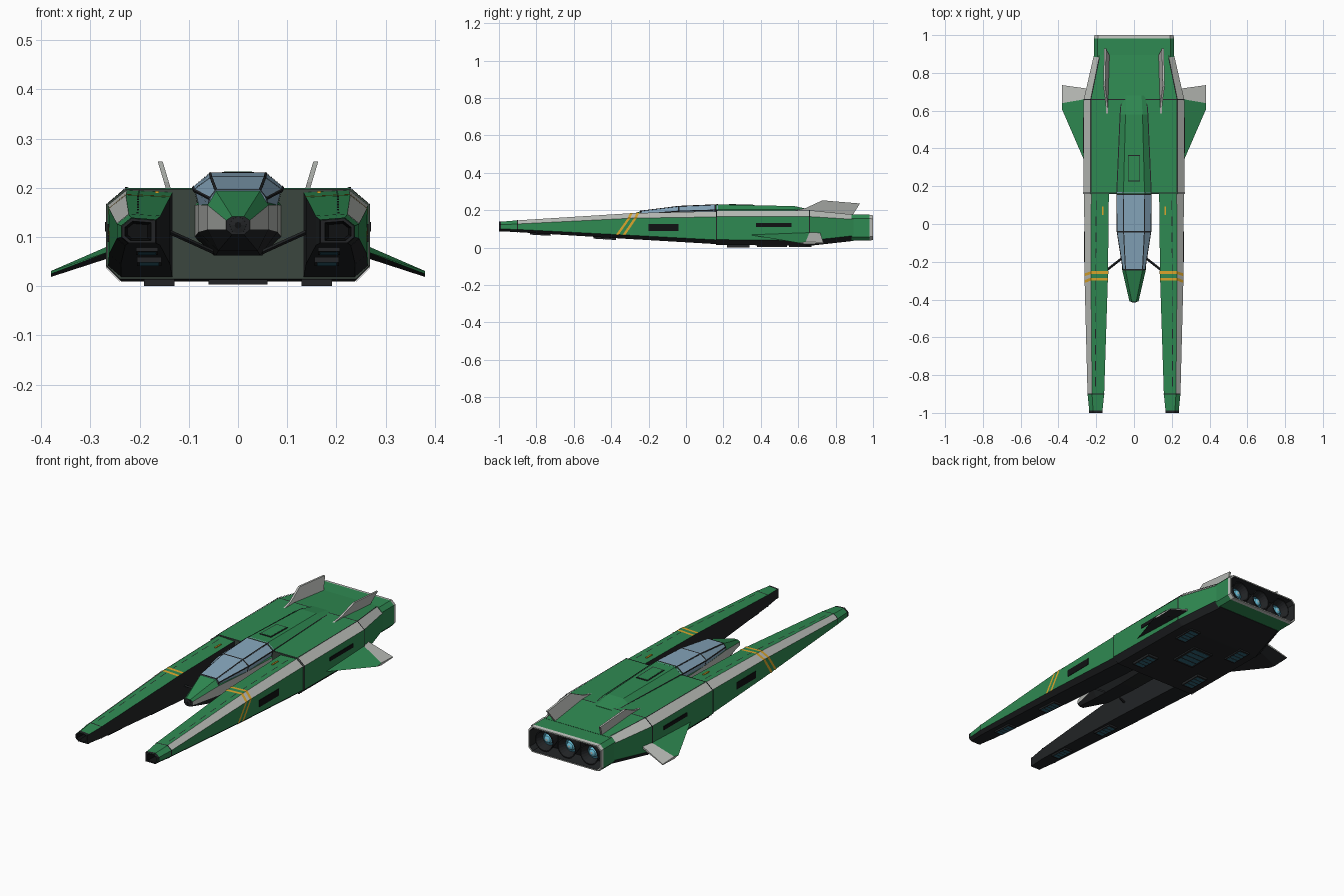
import bpy, bmesh, math
from mathutils import Matrix, Vector

if "Cube" in bpy.data.objects:
    bpy.data.objects.remove(bpy.data.objects["Cube"])


def mat(name, hexa):
    m = bpy.data.materials.new(name)
    c = [int(hexa[i:i + 2], 16) / 255 for i in (0, 2, 4)]
    m.diffuse_color = [v / 12.92 if v < .04 else ((v + .055) / 1.055) ** 2.4 for v in c] + [1]
    m.use_nodes = True
    m.node_tree.nodes["Principled BSDF"].inputs["Base Color"].default_value = m.diffuse_color
    return m


GREEN, WHITE, DARK = mat("green", "2f8a52"), mat("pale_grey", "bcbfba"), mat("dark", "222426")
WALL, GLASS, GOLD = mat("wall", "3b463e"), mat("glass", "86a6bc"), mat("gold", "dca62c")
TEAL, GLOW, BLACK = mat("teal", "2f6678"), mat("glow", "6cc3dd"), mat("black", "101112")
MATS = [GREEN, WHITE, DARK, WALL, GLASS, GOLD, TEAL, GLOW, BLACK]


def finish(name, bm, mirror):
    bmesh.ops.recalc_face_normals(bm, faces=bm.faces)
    me = bpy.data.meshes.new(name)
    bm.to_mesh(me)
    bm.free()
    for m in MATS:
        me.materials.append(m)
    ob = bpy.data.objects.new(name, me)
    bpy.context.collection.objects.link(ob)
    if mirror:
        ob.modifiers.new("mirror", 'MIRROR')
    return ob


def loft(name, rings, pick, caps=(None, None), closed=True, mirror=False):
    """Skin rings of points; pick(band, side) gives the material."""
    bm = bmesh.new()
    vs = [[bm.verts.new(p) for p in r] for r in rings]
    n = len(rings[0])
    for i in range(len(vs) - 1):
        for j in range(n if closed else n - 1):
            k = (j + 1) % n
            f = bm.faces.new((vs[i][j], vs[i][k], vs[i + 1][k], vs[i + 1][j]))
            f.material_index = MATS.index(pick(i, j))
    for ring, m in zip((vs[0], vs[-1]), caps):
        if m:
            bm.faces.new(ring).material_index = MATS.index(m)
    return finish(name, bm, mirror)


def box(name, loc, size, m, mirror=False, tilt=0):
    bm = bmesh.new()
    M = Matrix.Translation(loc) @ Matrix.Rotation(tilt, 4, 'X') @ Matrix.Diagonal((*size, 1))
    bmesh.ops.create_cube(bm, size=1, matrix=M)
    for f in bm.faces:
        f.material_index = MATS.index(m)
    return finish(name, bm, mirror)


def grow(ring, s, dy=0):
    c = sum((Vector(p) for p in ring), Vector()) / len(ring)
    return [(c.x + (p[0] - c.x) * s, p[1] + dy, c.z + (p[2] - c.z) * s) for p in ring]


def lerp_keys(keys, y):
    for a, b in zip(keys, keys[1:]):
        if y <= b[0] or b is keys[-1]:
            t = (y - a[0]) / (b[0] - a[0])
            return [p + (q - p) * t for p, q in zip(a, b)]


def both(half):
    """Mirror a right-hand half section into a full ring."""
    return half + [(-x, y, z) for x, y, z in reversed(half)]


def seam(name, fn, y, s, w=.003, m=DARK, mirror=False):
    loft(name, [grow(fn(y - w), s), grow(fn(y + w), s)], lambda i, j: m, mirror=mirror)


# Rear hull
BODY = [(.16, .268, .015, .198, .038), (.66, .266, .01, .2, .04), (.895, .212, .036, .177, .03)]


def body(y):
    y, w, zb, zt, c = lerp_keys(BODY, y)
    return both([(w - c, y, zt), (w, y, zt - .85 * c), (w, y, zb + .028), (w - .028, y, zb)])


SKIN = [WHITE, GREEN, DARK, DARK, DARK, GREEN, WHITE, GREEN]
loft("rear_hull", [body(k[0]) for k in BODY], lambda i, j: SKIN[j], (WALL, DARK))
seam("hull_seam", body, .66, 1.008)
seam("hull_front_seam", body, .164, 1.008)
loft("hull_panel_line", [[(x + (y > .7) * -.045, y, z) for x in (.226, .23)]
     for y, z in ((.17, .2), (.66, .202), (.88, .181))], lambda i, j: DARK, closed=False, mirror=True)


# Engine housing with recessed rear
def housing(y, d):
    return both([(.192 - d * .8, y, .176 - d), (.212 - d, y, .156 - d * .8),
                 (.212 - d, y, .058 + d * .8), (.192 - d * .8, y, .038 + d)])


HB = [GREEN, WHITE, WHITE, DARK, DARK]
loft("engine_housing", [housing(.885, 0), housing(.982, 0), housing(1, .003), housing(1, .009),
     housing(.92, .014)], lambda i, j: HB[i], (GREEN, BLACK))


# Engine nozzles
def circle(x, y, z, r, n=20):
    return [(x + r * math.cos(a), y, z + r * math.sin(a)) for a in (2 * math.pi * k / n for k in range(n))]


for k, x in enumerate((-.13, 0, .13)):
    prof = [(.92, .036), (.985, .053), (.985, .048), (.945, .034), (.945, .024), (.96, .018), (.965, .006)]
    NB = [DARK, DARK, DARK, TEAL, GLOW, GLOW]
    loft(f"engine_nozzle_{k + 1}", [circle(x, y, .106, r) for y, r in prof], lambda i, j: NB[i], (DARK, WHITE))

# Forward prongs: y, inner x, outer x, bottom, top, chamfer
PRONG = [(-1, .168, .236, .088, .138, .02), (-.9, .158, .246, .083, .146, .024),
         (-.28, .138, .262, .045, .185, .034), (.18, .133, .264, .018, .195, .038)]


def prong(y):
    y, xi, xo, zb, zt, c = lerp_keys(PRONG, y)
    return [(xi, y, zt - .004), (xo - c, y, zt), (xo, y, zt - .8 * c),
            (xo, y, zb + .6 * c), (xo - .7 * c, y, zb), (xi, y, zb)]


PS = [GREEN, WHITE, GREEN, DARK, DARK, DARK]
tip = prong(-1)
loft("prong", [grow(tip, .6, .05), grow(tip, .78), tip] + [prong(k[0]) for k in PRONG[1:]],
     lambda i, j: BLACK if i == 0 else DARK if i == 1 else GREEN if i == 2 and j < 3 else PS[j],
     (BLACK, DARK), mirror=True)
seam("prong_tip_seam", prong, -.9, 1.03, mirror=True)
seam("prong_tip_rim", prong, -.994, 1.03, .006, DARK, True)


# Gold stripes wrapping top, chamfer and side
def stripe(y):
    a = grow(prong(y), 1.025)
    b = grow(prong(y - .012), 1.025)
    c = grow(prong(y - .075), 1.025)
    return [a[0], a[1], b[2], c[3]]


for k, y in enumerate((-.265, -.3)):
    loft(f"prong_stripe_{k + 1}", [stripe(y), stripe(y + .015)], lambda i, j: GOLD, closed=False, mirror=True)


# Panel line along each prong top
def top_line(y):
    p = grow(prong(y), 1.02)
    mid = Vector(p[0]).lerp(Vector(p[1]), .72)
    return [mid - Vector((.002, 0, 0)), mid + Vector((.002, 0, 0))]


for k in range(12):
    y = -.86 + k * .085
    loft(f"prong_dash_{k + 1}", [top_line(y), top_line(y + .05)], lambda i, j: DARK, closed=False, mirror=True)
box("prong_marker", (.165, .07, .19), (.008, .045, .008), GOLD, True)

# Side slots
box("prong_side_slot", (.258, -.12, .108), (.014, .16, .036), BLACK, True)
box("hull_side_slot", (.264, .47, .121), (.012, .19, .02), BLACK, True)

# Cockpit pod: y, top w, top z, side w, shoulder z, lower z, bottom w, bottom z
POD = [(-.41, .012, .142, .024, .134, .115, .012, .105), (-.245, .045, .194, .062, .165, .115, .04, .072),
       (-.04, .05, .2, .08, .165, .11, .045, .063), (.18, .05, .2, .088, .165, .1, .05, .063)]


def pod(k):
    y, tw, tz, w, sz, lz, bw, bz = k
    return both([(tw, y, tz), (w, y, sz), (w, y, lz), (bw, y, bz)])


CS = [GREEN, WHITE, DARK, DARK, DARK, WHITE, GREEN, GREEN]
loft("cockpit_pod", [pod(k) for k in POD], lambda i, j: CS[j], (DARK, DARK))
loft("nose_sensor", [circle(0, y, .124, r, 8) for y, r in ((-.415, .007), (-.412, .017), (-.4, .018))],
     lambda i, j: DARK, (BLACK, DARK))

# Canopy: y, base w, base z, side w, side z, top w, top z
CAN = [(-.247, .06, .165, .056, .18, .044, .196), (-.04, .08, .165, .088, .197, .054, .222),
       (.17, .08, .165, .09, .203, .056, .231)]


def canopy(y):
    y, a, az, b, bz, c, cz = lerp_keys(CAN, y)
    return both([(c, y, cz), (b, y, bz), (a, y, az)])


loft("canopy", [canopy(k[0]) for k in CAN], lambda i, j: GLASS if j != 2 else DARK, (GLASS, DARK))
for k, y in enumerate((-.243, -.04, .157)):
    seam(f"canopy_frame_{k + 1}", canopy, y, 1.02, .004)
for name, idx, w in (("canopy_rail", 0, .0025), ("canopy_sill", 1, .002)):
    rows = []
    for k in CAN:
        x, y, z = grow(canopy(k[0]), 1.02)[idx]
        rows.append([(x - w, y, z + .0008), (x + w, y, z - .0015), (x + w * .6, y, z - .005)])
    loft(name, rows, lambda i, j: DARK, closed=False, mirror=True)

# Dorsal spine and hatch
SPINE = [(.16, .056, .231, .09, .203), (.58, .045, .222, .072, .203), (.68, .04, .2, .064, .196)]
loft("dorsal_spine", [both([(a, y, az), (b, y, bz), (b, y, .18)]) for y, a, az, b, bz in SPINE],
     lambda i, j: GREEN, (DARK, GREEN))
box("hatch_frame", (0, .295, .2275), (.066, .14, .006), DARK, tilt=-.021)
box("hatch", (0, .295, .2285), (.056, .128, .006), GREEN, tilt=-.021)
loft("spine_edge_line", [[(b - .001, y, z + .001), (b + .004, y, z + .0005)] for y, _, _, b, z in SPINE],
     lambda i, j: DARK, closed=False, mirror=True)

# Tail fins
FIN = [(.55, .192), (.64, .212), (.73, .253), (.93, .236), (.885, .165)]
loft("tail_fin", [[(.142 + (z - .2) * .3 + d, y, z) for y, z in FIN] for d in (-.005, .005)],
     lambda i, j: WHITE, (WHITE, WHITE), mirror=True)


# Winglets with pale trailing panel
def wing(x, le, hinge, te, z, t):
    return [(x, le, z), (x, hinge, z + t), (x, te, z + t * .4), (x, te, z - t * .4), (x, hinge, z - t)]


loft("winglet", [wing(.235, .27, .665, .715, .08, .014), wing(.38, .605, .64, .735, .025, .006)],
     lambda i, j: (GREEN, WHITE, WHITE, DARK, DARK)[j], (DARK, WHITE), mirror=True)

# Struts between pod and prongs
A, B = Vector((.05, -.17, .07)), Vector((.145, -.245, .113))
loft("pod_strut", [[c + Vector((0, dy, dz)) for dy, dz in ((-.008, 0), (0, .005), (.008, 0), (0, -.005))]
     for c in (A, B)], lambda i, j: DARK, (DARK, DARK), mirror=True)


# Underside lift thrusters with slats
def pad(name, x, y, z, sx, sy, tilt=0):
    box(name, (x, y, z + .008), (sx, sy, .016), DARK, x > 0, tilt)
    for k in range(4):
        dy = (k - 1.5) * sy * .22
        box(f"{name}_slat_{k + 1}", (x, y + dy, z + .001 + dy * tilt), (sx * .8, sy * .17, .003), TEAL, x > 0, tilt)


pad("hull_pad_front", .16, .28, .001, .062, .12)
pad("hull_pad_rear", .16, .61, .003, .062, .12)
pad("hull_pad_centre", 0, .46, .004, .12, .16)
pad("prong_pad_front", .185, -.78, .067, .045, .11, -.061)
pad("prong_pad_rear", .18, -.435, .045, .05, .12, -.061)
